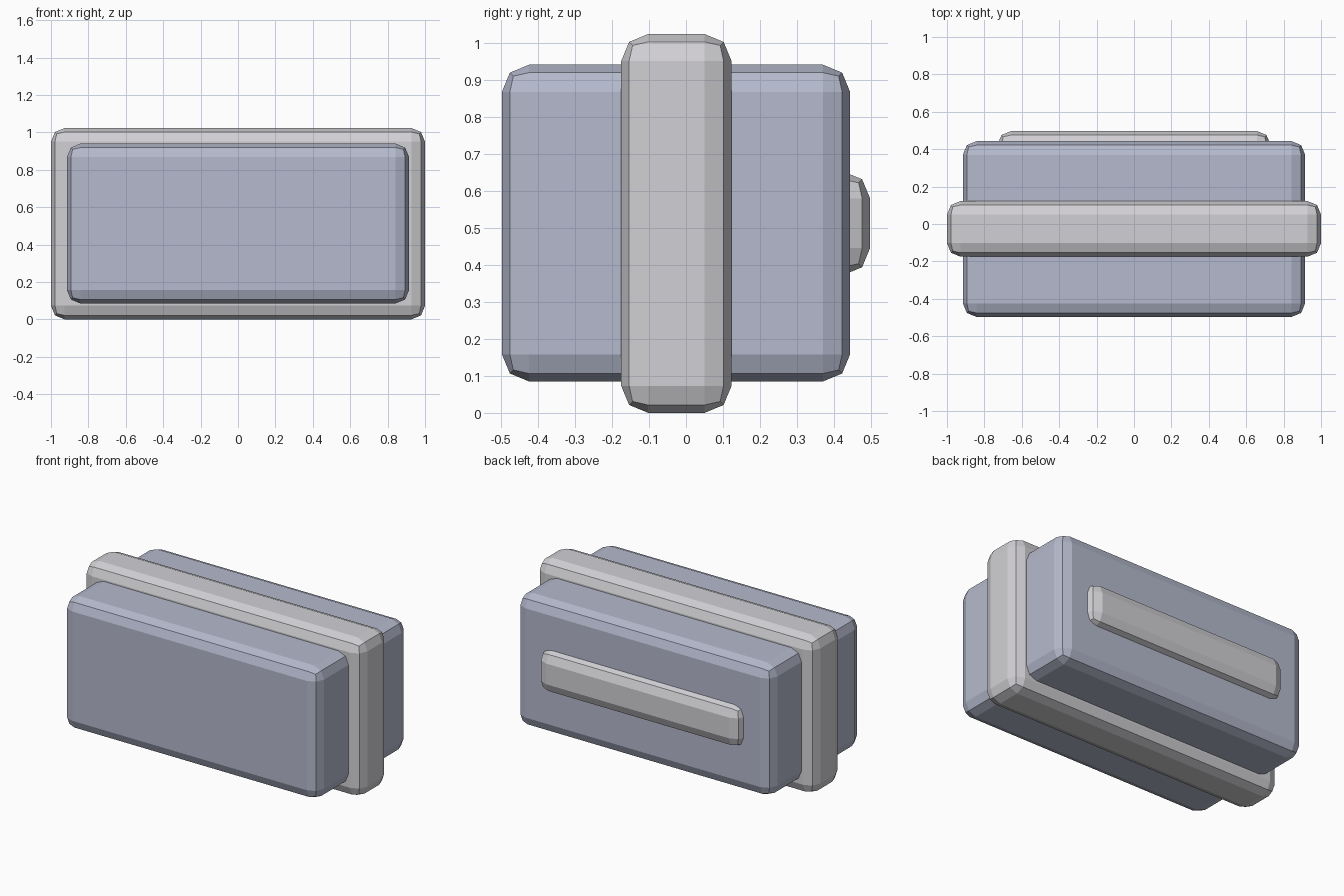
import bpy

if "Cube" in bpy.data.objects:
    bpy.data.objects.remove(bpy.data.objects["Cube"])


def material(name, color):
    mat = bpy.data.materials.new(name)
    mat.diffuse_color = (*color, 1)
    mat.use_nodes = True
    mat.node_tree.nodes["Principled BSDF"].inputs["Base Color"].default_value = mat.diffuse_color
    return mat


def rounded_box(name, low, high, mat, width=0.073):
    """Box between two corners with a two-step rounded edge."""
    bpy.ops.mesh.primitive_cube_add(
        size=1, location=[(a + b) / 2 for a, b in zip(low, high)])
    ob = bpy.context.object
    ob.name = name
    ob.scale = [b - a for a, b in zip(low, high)]
    bpy.ops.object.transform_apply(location=False, rotation=False, scale=True)
    bevel = ob.modifiers.new("Rounded edges", "BEVEL")
    bevel.width = width
    bevel.segments = 2
    ob.data.materials.append(mat)
    return ob


blue_grey = material("blue grey", (0.46, 0.49, 0.61))
light_grey = material("light grey", (0.64, 0.63, 0.66))

# Main block
rounded_box("body", (-0.915, -0.497, 0.085), (0.915, 0.443, 0.94), blue_grey)
# Raised band wrapped around the middle
rounded_box("band", (-1, -0.175, 0), (1, 0.123, 1.023), light_grey)
# Bar on the back face
rounded_box("back_bar", (-0.73, 0.3, 0.372), (0.73, 0.497, 0.652), light_grey)
